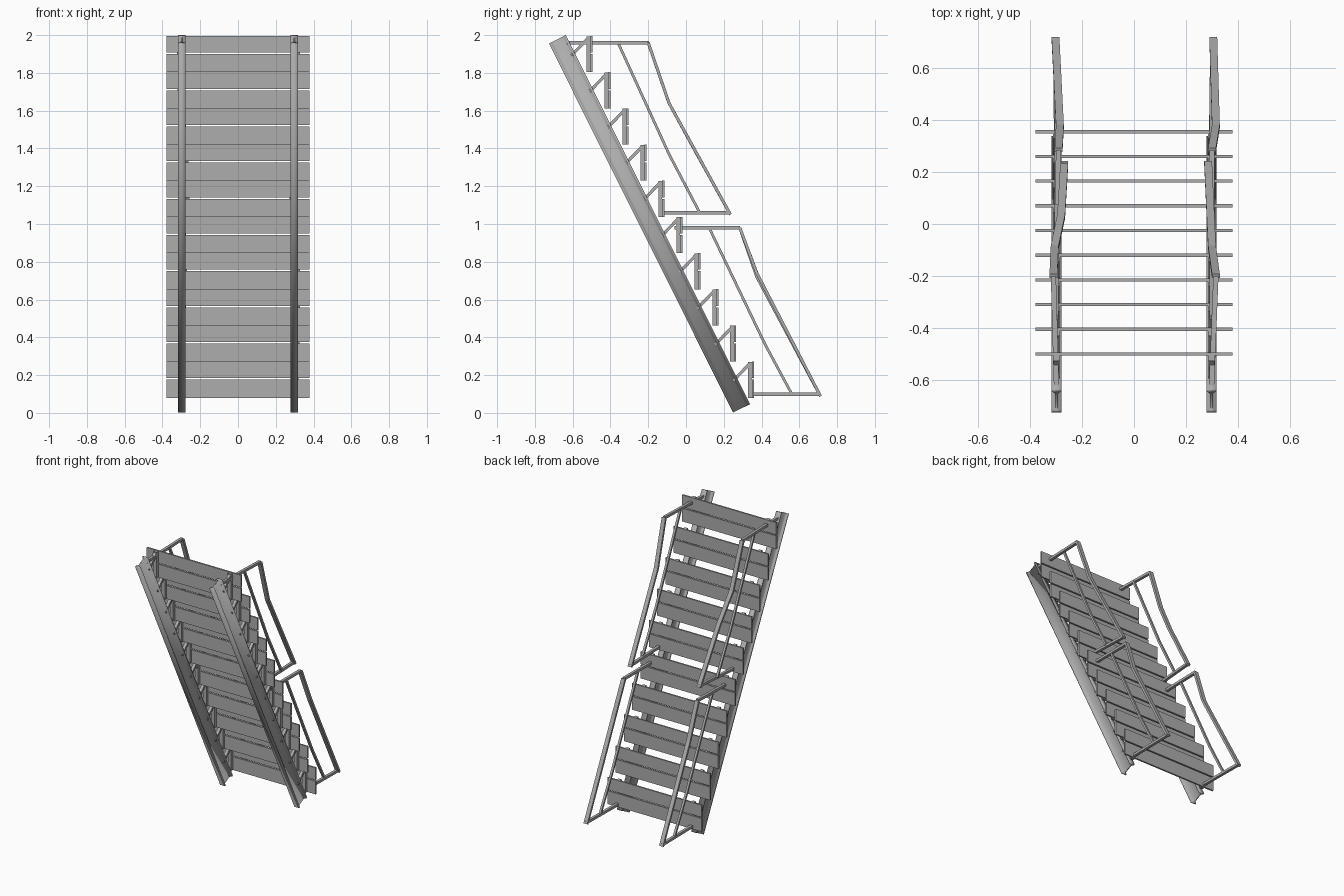
import bpy, bmesh
from mathutils import Vector

cube = bpy.data.objects.get("Cube")
if cube:
    bpy.data.objects.remove(cube, do_unlink=True)

steel = bpy.data.materials.new("grey steel")
steel.use_nodes = True
GREY = (0.42, 0.42, 0.42, 1)
steel.diffuse_color = GREY
steel.node_tree.nodes["Principled BSDF"].inputs["Base Color"].default_value = GREY


def finish(name, bm, smooth=False):
    bmesh.ops.recalc_face_normals(bm, faces=bm.faces)
    for f in bm.faces:
        f.smooth = smooth
    mesh = bpy.data.meshes.new(name)
    bm.to_mesh(mesh)
    bm.free()
    mesh.materials.append(steel)
    obj = bpy.data.objects.new(name, mesh)
    bpy.context.collection.objects.link(obj)
    return obj


def sweep(bm, path, profile, side=Vector((1, 0, 0))):
    """Sweep a closed profile (side, normal offsets) along a path with mitred joints."""
    pts = [Vector(p) for p in path]
    rings = []
    for i, p in enumerate(pts):
        before = (p - pts[i - 1]).normalized() if i else None
        after = (pts[i + 1] - p).normalized() if i + 1 < len(pts) else None
        t = ((before or after) + (after or before)).normalized()
        n = t.cross(side).normalized()
        s = n.cross(t)
        rings.append([bm.verts.new(p + s * a + n * b) for a, b in profile])
    k = len(profile)
    for r, q in zip(rings, rings[1:]):
        for j in range(k):
            bm.faces.new((r[j], r[(j + 1) % k], q[(j + 1) % k], q[j]))
    bm.faces.new(rings[0])
    bm.faces.new(rings[-1])


def rect(w, h):
    return [(-w / 2, -h / 2), (w / 2, -h / 2), (w / 2, h / 2), (-w / 2, h / 2)]


def bar(bm, path, w, h):
    sweep(bm, path, rect(w, h))


# I-beam section with sloped inner flanges
quarter = [(0.02, 0.05), (0.02, 0.041), (0.009, 0.036), (0.005, 0.028)]
half = quarter + [(a, -b) for a, b in reversed(quarter)]
i_section = half + [(-a, b) for a, b in reversed(half)]

STEPS = 10
steps = [(0.355 - 0.095 * i, 0.08 + 0.1915 * i) for i in range(STEPS)]

# Treads: two planks each
for i, (y, z) in enumerate(steps):
    bm = bmesh.new()
    for low, high in ((0, 0.096), (0.104, 0.192)):
        bar(bm, [(0, y, z + low), (0, y, z + high)], 0.757, 0.012)
    finish(f"tread_{i + 1}", bm)

# Railing paths as (x, y, z), running from upper to lower end
rails = {
    "right": {
        "upper": [(-0.31, -0.2, 1.96), (-0.305, -0.09, 1.64), (-0.28, 0.03, 1.42), (-0.268, 0.235, 1.05)],
        "lower": [(-0.29, 0.285, 0.98), (-0.285, 0.375, 0.72), (-0.302, 0.712, 0.088)]},
    "left": {
        "upper": [(0.315, -0.2, 1.96), (0.3, -0.09, 1.64), (0.285, 0.235, 1.05)],
        "lower": [(0.3, 0.285, 0.98), (0.315, 0.375, 0.74), (0.305, 0.712, 0.088)]},
}
inner = {
    "upper": [(-0.36, 1.96), (-0.09, 1.37), (0.07, 1.065)],
    "lower": [(0.125, 0.975), (0.42, 0.36), (0.56, 0.1)],
}
post_starts = {"upper": (-0.63, -0.13), "lower": (-0.06, 0.345)}

for side, sx in (("right", -1), ("left", 1)):
    x = 0.298 * sx

    # Sloping side beam
    bm = bmesh.new()
    sweep(bm, [(x, 0.294, 0.024), (x, -0.681, 1.978)], i_section)
    finish(f"{side}_side_beam", bm, smooth=True)

    # Tread brackets: flat bar behind the tread, strut back to the beam
    bm = bmesh.new()
    for y, z in steps:
        bar(bm, [(x, y - 0.016, z), (x, y - 0.016, z + 0.19)], 0.026, 0.02)
        bar(bm, [(x, y - 0.018, z + 0.18), (x, y - 0.105, z + 0.09)], 0.022, 0.016)
    finish(f"{side}_tread_brackets", bm)

    for level, path in rails[side].items():
        # Bent handrail
        bm = bmesh.new()
        bar(bm, path, 0.03, 0.016)
        finish(f"{side}_{level}_handrail", bm)

        # Middle rail and the two posts
        bm = bmesh.new()
        bar(bm, [(x, y, z) for y, z in inner[level]], 0.016, 0.014)
        finish(f"{side}_{level}_middle_rail", bm)
        bm = bmesh.new()
        for start, end in zip(post_starts[level], (path[0], path[-1])):
            z = end[2] + 0.01 if end is path[-1] else end[2]
            bar(bm, [(x, start, z), (end[0], end[1], z)], 0.02, 0.018)
        finish(f"{side}_{level}_posts", bm)
